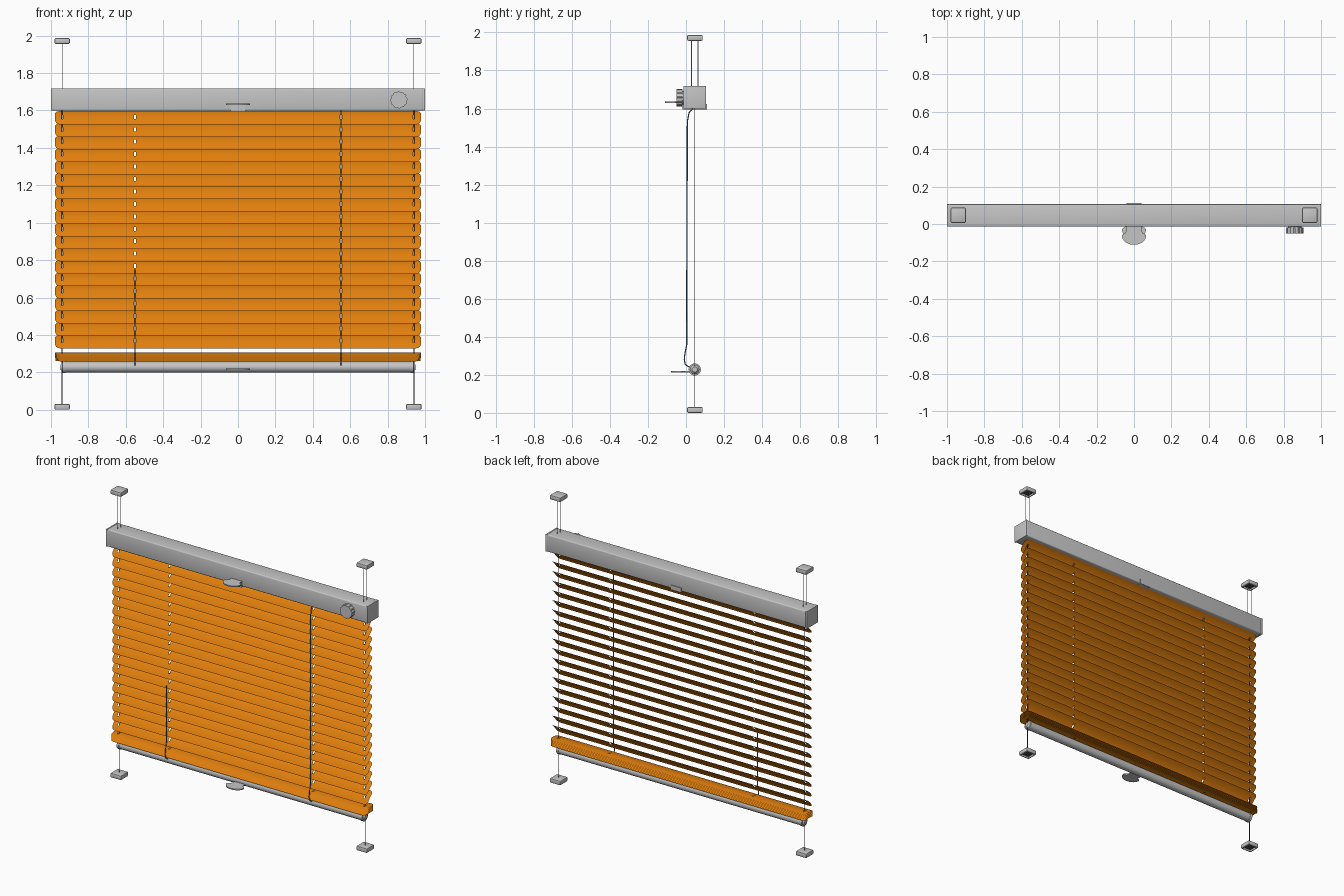
import bpy, bmesh, math
from mathutils import Matrix, Vector

if "Cube" in bpy.data.objects:
    bpy.data.objects.remove(bpy.data.objects["Cube"])

YC = 0.046                      # centre depth of slats, wires and bottom rail


def material(name, rgb):
    m = bpy.data.materials.new(name)
    m.diffuse_color = (*rgb, 1)
    m.use_nodes = True
    m.node_tree.nodes["Principled BSDF"].inputs["Base Color"].default_value = m.diffuse_color
    return m


GREY = material("light grey", (0.56, 0.56, 0.56))
ORANGE = material("orange", (0.76, 0.215, 0.004))
BLUE = material("steel blue", (0.13, 0.23, 0.36))
DARK = material("dark grey", (0.06, 0.06, 0.065))


def finish(name, bm, *mats):
    me = bpy.data.meshes.new(name)
    bm.to_mesh(me)
    bm.free()
    ob = bpy.data.objects.new(name, me)
    bpy.context.collection.objects.link(ob)
    for m in mats:
        me.materials.append(m)
    return ob


def add_box(bm, lo, hi):
    lo, hi = Vector(lo), Vector(hi)
    mat = Matrix.Translation((lo + hi) / 2) @ Matrix.Diagonal((*(hi - lo), 1))
    return bmesh.ops.create_cube(bm, size=1, matrix=mat)["verts"]


def box(name, lo, hi, mat, bevel=0.0):
    bm = bmesh.new()
    add_box(bm, lo, hi)
    if bevel:
        bmesh.ops.bevel(bm, geom=bm.edges[:], offset=bevel, segments=3,
                        profile=0.5, affect="EDGES")
    return finish(name, bm, mat)


def add_cyl(bm, p, q, r, sides=24, r2=None):
    p, q = Vector(p), Vector(q)
    rot = (q - p).to_track_quat("Z", "Y").to_matrix().to_4x4()
    bmesh.ops.create_cone(bm, cap_ends=True, segments=sides, radius1=r,
                          radius2=r if r2 is None else r2, depth=(q - p).length,
                          matrix=Matrix.Translation((p + q) / 2) @ rot)


def cyl(name, p, q, r, mat, sides=24):
    bm = bmesh.new()
    add_cyl(bm, p, q, r, sides)
    return finish(name, bm, mat)


# --- slats: thin curved sheets with rounded corners and cord slots
W, XE, R = 0.05, 0.978, 0.026
ROWS = [-1, -0.93, -0.8, -0.55, -0.3, 0, 0.3, 0.55, 0.8, 0.93, 1]
SLOTS = (-0.94, -0.55, 0.55, 0.94)
COLS = sorted(c + d for c in SLOTS for d in (-0.005, 0.005))


def add_slat(bm, zc, tilt):
    grid = []
    for t in ROWS:
        s = t * W
        over = max(0, abs(s) - (W - R))
        xe = XE - (R - math.sqrt(max(0, R * R - over * over)))
        h = 0.008 * (1 - t * t) - 0.003
        y = YC + s * math.cos(tilt) - h * math.sin(tilt)
        z = zc + s * math.sin(tilt) + h * math.cos(tilt)
        grid.append([bm.verts.new((x, y, z)) for x in [-xe] + COLS + [xe]])
    for i in range(len(ROWS) - 1):
        for j in range(len(COLS) + 1):
            if j % 2 == 1 and -0.4 < (ROWS[i] + ROWS[i + 1]) / 2 < 0.4:
                if abs(COLS[j]) > 0 and COLS[j] - COLS[j - 1] < 0.02:
                    continue    # slot
            bm.faces.new((grid[i][j], grid[i][j + 1],
                          grid[i + 1][j + 1], grid[i + 1][j]))


bm = bmesh.new()
TILT = math.radians(46)
for k in range(19):
    add_slat(bm, 1.527 + W * math.sin(TILT) - 0.0665 * k, TILT)
finish("tilted_slats", bm, ORANGE)

bm = bmesh.new()
for k in range(8):
    add_slat(bm, 0.262 + 0.0055 * k, math.radians(0.8 * k))
finish("stacked_slats", bm, ORANGE)

# --- head rail with end caps
box("head_rail", (-0.992, -0.014, 1.60), (0.992, 0.106, 1.718), GREY, 0.007)
for side, s in (("left", -1), ("right", 1)):
    a, b = sorted((s * 0.988, s * 1.0))
    box(side + "_rail_cap", (a, -0.014, 1.599), (b, 0.106, 1.718), GREY, 0.002)

# --- ribbed control knob
bm = bmesh.new()
add_cyl(bm, (0.86, -0.012, 1.657), (0.86, -0.020, 1.657), 0.036)
prof = []
for i in range(48):
    r = 0.046 if i % 4 < 2 else 0.042
    a = i * math.tau / 48
    prof.append(bm.verts.new((0.86 + r * math.cos(a), -0.018, 1.657 + r * math.sin(a))))
face = bm.faces.new(prof)
ext = bmesh.ops.extrude_face_region(bm, geom=[face])["geom"]
bmesh.ops.translate(bm, vec=(0, -0.033, 0),
                    verts=[v for v in ext if isinstance(v, bmesh.types.BMVert)])
bmesh.ops.recalc_face_normals(bm, faces=bm.faces[:])
finish("control_knob", bm, GREY)


# --- pull handles: flat fan-shaped tab on a neck
def handle(name, ytip, yroot, z):
    bm = bmesh.new()
    yc = ytip + 0.048
    pts = [(0.04, yroot), (0.04, yc + 0.025)]
    pts += [(0.064 * math.cos(a), yc + (0.048 if math.sin(a) < 0 else 0.02) * math.sin(a))
            for a in [math.radians(40 - 260 * i / 28) for i in range(29)]]
    pts += [(-0.04, yc + 0.025), (-0.04, yroot)]
    f = bm.faces.new([bm.verts.new((x, y, z - 0.004)) for x, y in pts])
    ext = bmesh.ops.extrude_face_region(bm, geom=[f])["geom"]
    bmesh.ops.translate(bm, vec=(0, 0, 0.008),
                        verts=[v for v in ext if isinstance(v, bmesh.types.BMVert)])
    bmesh.ops.recalc_face_normals(bm, faces=bm.faces[:])
    return finish(name, bm, GREY)


handle("upper_handle", -0.111, -0.012, 1.632)
handle("lower_handle", -0.078, 0.025, 0.216)

# clip wrapping under the head rail
bm = bmesh.new()
add_box(bm, (-0.04, -0.019, 1.595), (0.04, -0.013, 1.636))
add_box(bm, (-0.04, -0.019, 1.594), (0.04, 0.111, 1.601))
add_box(bm, (-0.04, 0.105, 1.595), (0.04, 0.111, 1.625))
finish("handle_clip", bm, GREY)

# --- bottom rail with stepped ends
bm = bmesh.new()
add_cyl(bm, (-0.925, YC, 0.228), (0.925, YC, 0.228), 0.029, 32)
for s in (-1, 1):
    add_cyl(bm, (s * 0.922, YC, 0.228), (s * 0.938, YC, 0.228), 0.032, 32)
    add_cyl(bm, (s * 0.938, YC, 0.228), (s * 0.948, YC, 0.228), 0.024, 32, 0.014)
finish("bottom_rail", bm, GREY)


# --- mounting pads with recessed dark underside
def pad(name, x, z):
    bm = bmesh.new()
    vs = add_box(bm, (x - 0.041, YC + 0.001 - 0.041, z), (x + 0.041, YC + 0.042, z + 0.031))
    bmesh.ops.bevel(bm, geom=bm.edges[:], offset=0.007, segments=2,
                    profile=0.5, affect="EDGES")
    base = min(bm.faces, key=lambda f: (round(f.calc_center_median().z, 4), -f.calc_area()))
    bmesh.ops.inset_region(bm, faces=[base], thickness=0.004)
    bmesh.ops.inset_region(bm, faces=[base], thickness=0.001, depth=-0.012)
    base.material_index = 1
    return finish(name, bm, GREY, DARK)


for side, s in (("left", -1), ("right", 1)):
    x = s * 0.94
    pad(side + "_bottom_pad", x, 0.0)
    pad(side + "_top_pad", x, 1.956)
    # tension wires
    cyl(side + "_lower_wire", (x, YC, 0.02), (x, YC, 1.61), 0.0025, DARK, 8)
    for tag, d in (("front", -0.017), ("back", 0.017)):
        cyl(f"{side}_{tag}_upper_wire", (x, YC + d, 1.71), (x, YC + d, 1.965),
            0.002, GREY, 8)

# --- ladder cords hanging in front of the slats
TAIL = [(0.004, 0.36), (-0.006, 0.31), (-0.009, 0.28), (-0.004, 0.255), (0.025, 0.235)]
HEAD = [(0.035, 1.60), (0.016, 1.578), (0.007, 1.53)]
for name, x, path in (("left_cord", -0.55, [(0.004, 0.75)] + TAIL),
                      ("right_cord", 0.55, HEAD + TAIL)):
    bm = bmesh.new()
    for (y1, z1), (y2, z2) in zip(path, path[1:]):
        add_cyl(bm, (x, y1, z1), (x, y2, z2), 0.003, 8)
    finish(name, bm, BLUE)

# --- smooth shading with sharp edges kept
bpy.ops.object.select_all(action="SELECT")
bpy.context.view_layer.objects.active = bpy.context.scene.objects[0]
bpy.ops.object.shade_smooth_by_angle(angle=math.radians(35))
